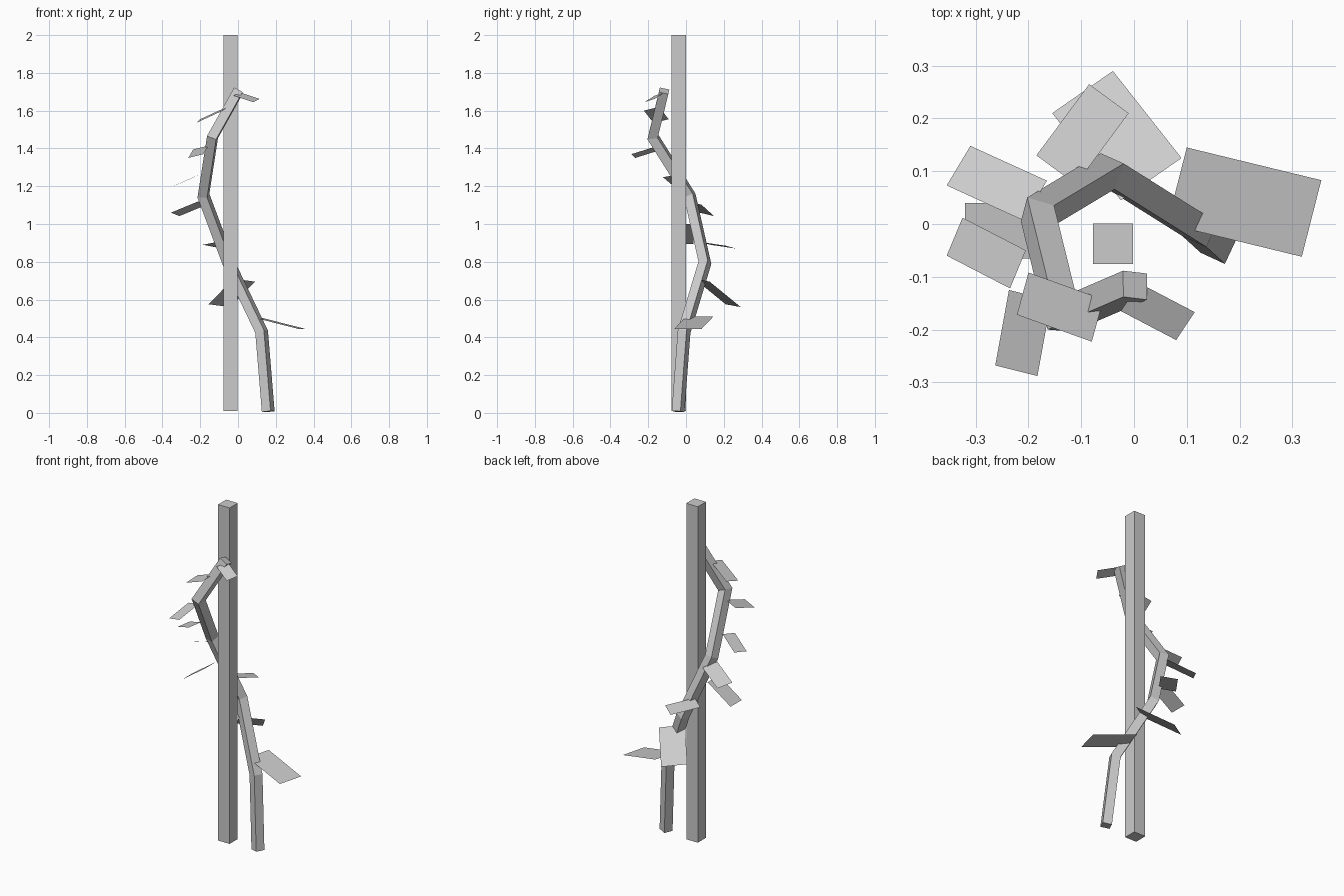
import bpy, math
from mathutils import Vector, geometry

if "Cube" in bpy.data.objects:
    bpy.data.objects.remove(bpy.data.objects["Cube"])


def make(name, verts, faces):
    me = bpy.data.meshes.new(name)
    me.from_pydata([tuple(v) for v in verts], [], faces)
    me.update()
    ob = bpy.data.objects.new(name, me)
    bpy.context.collection.objects.link(ob)
    return ob


# Square support pole
bpy.ops.mesh.primitive_cube_add(size=1, location=(-0.04, -0.0375, 1.005))
pole = bpy.context.object
pole.name = "pole"
pole.scale = (0.076, 0.076, 1.99)

# Twining stem: square section swept along the path with mitred joints
path = [Vector(p) for p in (
    (0.16, -0.042, 0.007), (0.125, -0.01, 0.43), (-0.05, 0.10, 0.795),
    (-0.183, 0.02, 1.15), (-0.135, -0.175, 1.46), (0.002, -0.116, 1.705))]
half = 0.0255
dirs = [(b - a).normalized() for a, b in zip(path, path[1:])]
side = Vector((math.cos(math.radians(25)), -math.sin(math.radians(25)), 0))
side = (side - dirs[0] * side.dot(dirs[0])).normalized()
front = dirs[0].cross(side)
ring = [path[0] + half * (i * side + j * front)
        for i, j in ((1, 1), (-1, 1), (-1, -1), (1, -1))]
verts = list(ring)
for k, d in enumerate(dirs):
    normal = d if k == len(dirs) - 1 else (d + dirs[k + 1]).normalized()
    ring = [v + d * ((path[k + 1] - v).dot(normal) / d.dot(normal)) for v in ring]
    verts += ring
faces = [(3, 2, 1, 0), tuple(range(len(verts) - 4, len(verts)))]
for k in range(len(dirs)):
    for i in range(4):
        j = (i + 1) % 4
        faces.append((4 * k + i, 4 * k + j, 4 * k + 4 + j, 4 * k + 4 + i))
make("stem", verts, faces)

# Flat leaves: three corners each, the fourth closes the parallelogram
leaves = [
    ((0.10, 0.145, 0.51), (0.355, 0.083, 0.445), (0.318, -0.062, 0.445)),
    ((-0.155, 0.21, 0.575), (-0.04, 0.29, 0.56), (0.09, 0.125, 0.695)),
    ((-0.185, 0.13, 0.89), (-0.085, 0.265, 0.87), (-0.01, 0.21, 0.885)),
    ((-0.17, 0.04, 1.0), (-0.32, 0.04, 0.895), (-0.32, -0.065, 0.895)),
    ((-0.31, 0.148, 1.042), (-0.355, 0.073, 1.06), (-0.21, 0.007, 1.12)),
    ((-0.325, 0.012, 1.207), (-0.355, -0.06, 1.195), (-0.235, -0.122, 1.248)),
    ((-0.237, -0.125, 1.395), (-0.263, -0.268, 1.35), (-0.183, -0.288, 1.37)),
    ((-0.20, -0.092, 1.555), (-0.222, -0.172, 1.535), (-0.08, -0.223, 1.60)),
    ((0.115, -0.167, 1.662), (0.08, -0.22, 1.645), (-0.025, -0.165, 1.68)),
]
for n, corners in enumerate(leaves, 1):
    a, b, c = (Vector(p) for p in corners)
    order = (0, 1, 2, 3) if (b - a).cross(c - b).z > 0 else (3, 2, 1, 0)
    make(f"leaf_{n}", [a, b, c, a + c - b], [order])
